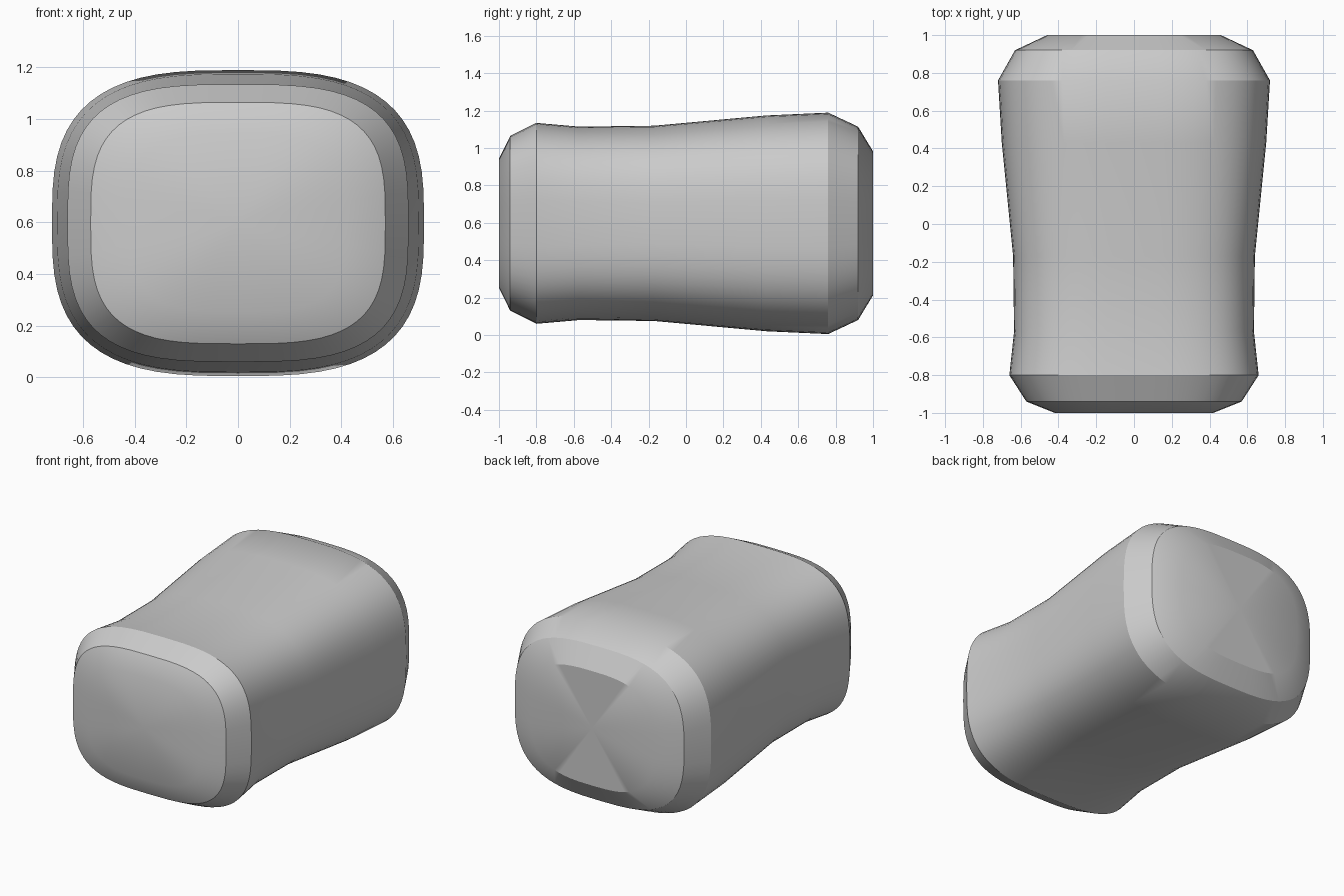
import bpy
import bmesh
import math

cube = bpy.data.objects.get("Cube")
if cube:
    bpy.data.objects.remove(cube, do_unlink=True)

SEGMENTS = 64
MID_Z = 0.597

# Cross-sections front to back: y, half width, half height, squareness
SECTIONS = [
    (-1.0, 0.42, 0.345, 3.2),
    (-0.94, 0.57, 0.467, 3.3),
    (-0.80, 0.66, 0.537, 3.2),
    (-0.57, 0.635, 0.517, 3.1),
    (-0.17, 0.64, 0.522, 3.0),
    (0.43, 0.70, 0.577, 3.0),
    (0.76, 0.72, 0.592, 3.0),
    (0.92, 0.63, 0.517, 3.0),
    (1.0, 0.46, 0.385, 3.0),
]


def rounded(value, power):
    return math.copysign(abs(value) ** (2 / power), value)


def add_ring(bm, y, half_w, half_h, power):
    ring = []
    for i in range(SEGMENTS):
        a = math.tau * i / SEGMENTS
        ring.append(bm.verts.new((half_w * rounded(math.cos(a), power), y,
                                  MID_Z + half_h * rounded(math.sin(a), power))))
    return ring


def mark_sharp(bm, ring, rule):
    for a, b in zip(ring, ring[1:] + ring[:1]):
        if rule(abs(a.co.x + b.co.x) / 2):
            bm.edges.get((a, b)).smooth = False


# Lofted body
bm = bmesh.new()
rings = [add_ring(bm, *section) for section in SECTIONS]
for lower, upper in zip(rings, rings[1:]):
    for i in range(SEGMENTS):
        j = (i + 1) % SEGMENTS
        bm.faces.new((lower[i], lower[j], upper[j], upper[i]))

# End caps fan out from a centre point
for ring in (rings[0], rings[-1]):
    centre = bm.verts.new((0, ring[0].co.y, MID_Z))
    for a, b in zip(ring, ring[1:] + ring[:1]):
        bm.faces.new((a, b, centre))

bmesh.ops.recalc_face_normals(bm, faces=bm.faces)
for face in bm.faces:
    face.smooth = True

# Crisp chamfer lines; the back ones soften along part of the rim
mark_sharp(bm, rings[1], lambda x: True)
mark_sharp(bm, rings[2], lambda x: True)
mark_sharp(bm, rings[6], lambda x: x > 0.4)
mark_sharp(bm, rings[7], lambda x: True)
mark_sharp(bm, rings[8], lambda x: x < 0.28)

mesh = bpy.data.meshes.new("rounded_body")
bm.to_mesh(mesh)
bm.free()
body = bpy.data.objects.new("rounded_body", mesh)
bpy.context.collection.objects.link(body)

# Plain grey
grey = bpy.data.materials.new("plain_grey")
grey.use_nodes = True
colour = (0.6, 0.6, 0.6, 1)
grey.diffuse_color = colour
grey.node_tree.nodes["Principled BSDF"].inputs["Base Color"].default_value = colour
mesh.materials.append(grey)
